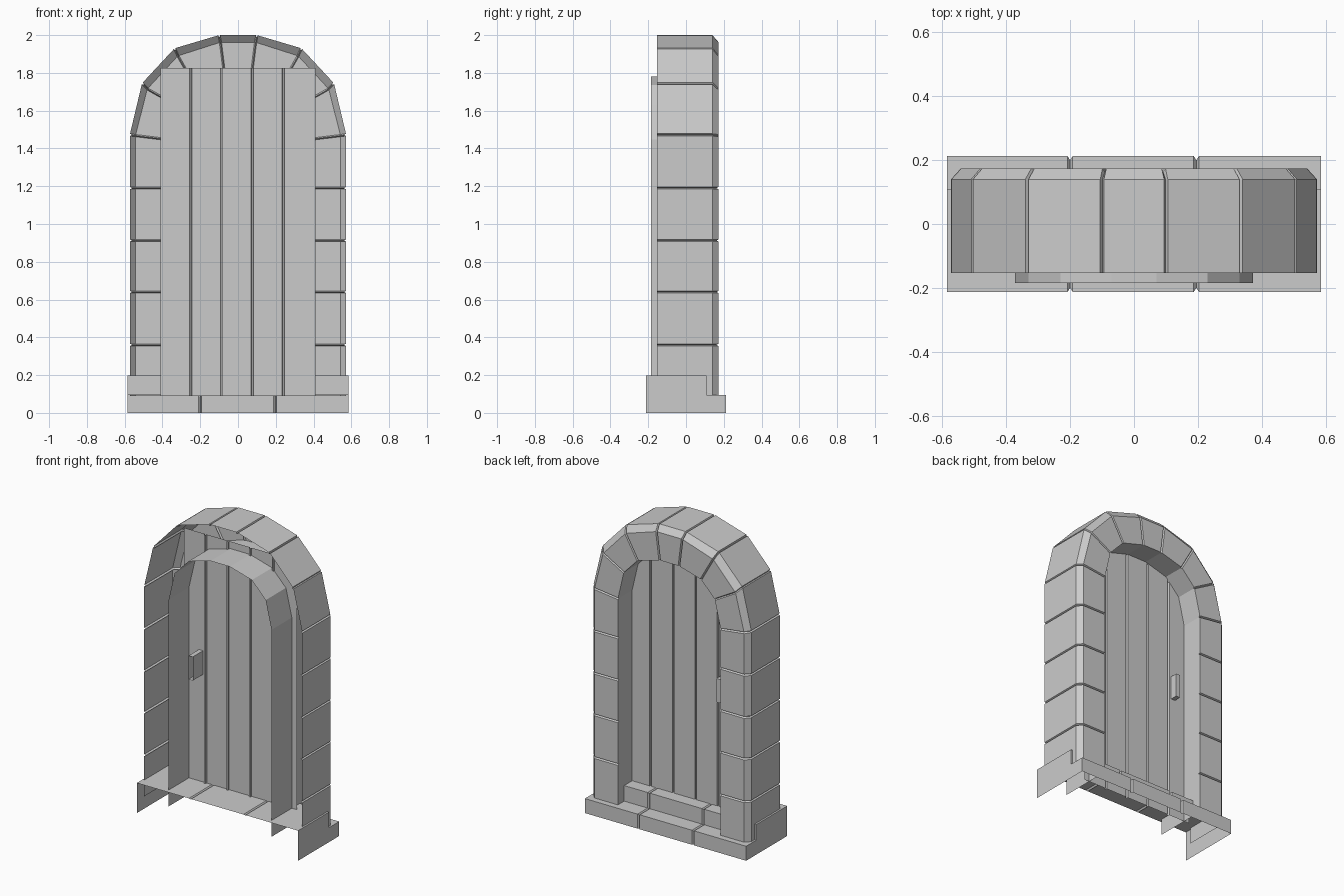
import bpy, bmesh
from mathutils import Vector as V

if "Cube" in bpy.data.objects:
    bpy.data.objects.remove(bpy.data.objects["Cube"])


def make_object(name, bm):
    me = bpy.data.meshes.new(name)
    bm.to_mesh(me)
    bm.free()
    ob = bpy.data.objects.new(name, me)
    bpy.context.collection.objects.link(ob)
    return ob


def loft(name, sections, end_cap=None):
    """Skin an open sheet through sections; end_cap adds a corner and closes both ends."""
    bm = bmesh.new()
    rows = [[bm.verts.new(p) for p in s] for s in sections]
    for a, b in zip(rows, rows[1:]):
        for j in range(len(a) - 1):
            bm.faces.new((a[j], a[j + 1], b[j + 1], b[j]))
    if end_cap:
        for row, flip in ((rows[0], True), (rows[-1], False)):
            corner = bm.verts.new((row[0].co.x, *end_cap))
            ring = row + [corner]
            bm.faces.new(ring[::-1] if flip else ring)
    return make_object(name, bm)


# Stone arch: joints as (outer edge, chamfer edge, opening edge), right side going up
Y_BACK, Y_CHAMFER, Y_FACE, Y_LINING = -0.153, 0.14, 0.173, -0.185
right = [[V((x, z)) for x in (0.573, 0.543, 0.373)] for z in (0.09, 0.36, 0.64, 0.913, 1.19)]
right += [[V(p) for p in j] for j in (
    ((0.573, 1.472), (0.543, 1.468), (0.373, 1.447)),
    ((0.508, 1.745), (0.48, 1.715), (0.33, 1.63)),
    ((0.336, 1.93), (0.318, 1.89), (0.23, 1.735)),
    ((0.10, 2.0), (0.093, 1.962), (0.07, 1.78)))]
joints = right + [[V((-p.x, p.y)) for p in j] for j in reversed(right)]


def arch_section(joint, depth=0.0):
    o, m, i = joint
    inward = (i - o).normalized() * depth
    o, m = o + inward, m + inward
    return [(o.x, Y_BACK, o.y), (o.x, Y_CHAMFER, o.y), (m.x, Y_FACE - depth, m.y),
            (i.x, Y_FACE - depth, i.y), (i.x, Y_LINING, i.y)]


def toward(a, b, dist=0.006):
    return [p + (q - p).normalized() * dist for p, q in zip(a, b)]


sections = [arch_section(joints[0])]
for prev, cur, nxt in zip(joints, joints[1:], joints[2:]):
    sections += [arch_section(toward(cur, prev)), arch_section(cur, 0.012),
                 arch_section(toward(cur, nxt))]
sections.append(arch_section(joints[-1]))
loft("stone_arch", sections)

# Two-tier step with two grooves, closed at the sides and open behind and below
full = [(-0.2125, 0.197), (0.108, 0.197), (0.108, 0.095), (0.2125, 0.095), (0.2125, 0)]
cut = [(-0.2, 0.187), (0.098, 0.187), (0.098, 0.085), (0.2, 0.085), (0.2, 0)]
stations = [(0.585, full)]
for gx in (0.195, -0.2):
    stations += [(gx + 0.008, full), (gx, cut), (gx - 0.008, full)]
stations.append((-0.585, full))
loft("steps", [[(x, y, z) for y, z in prof] for x, prof in stations], end_cap=(-0.2125, 0))

# Plank door: flat sheet with square grooves
Y_DOOR = 0.025
profile = [(0.41, Y_DOOR)]
for gx in (0.24, 0.076, -0.087, -0.25):
    profile += [(gx + 0.006, Y_DOOR), (gx + 0.004, Y_DOOR - 0.012),
                (gx - 0.004, Y_DOOR - 0.012), (gx - 0.006, Y_DOOR)]
profile.append((-0.41, Y_DOOR))
loft("plank_door", [[(x, y, z) for x, y in profile] for z in (0.09, 1.827)])

# Handle: small upright bar through the door, open on the hidden end
bm = bmesh.new()
bmesh.ops.create_cube(bm, size=1)
bmesh.ops.scale(bm, vec=(0.03, 0.153, 0.155), verts=bm.verts)
bmesh.ops.translate(bm, vec=(-0.286, -0.005, 0.98), verts=bm.verts)
hidden = [f for f in bm.faces if f.normal.y < -0.9]
bmesh.ops.delete(bm, geom=hidden, context='FACES_ONLY')
make_object("door_handle", bm)
